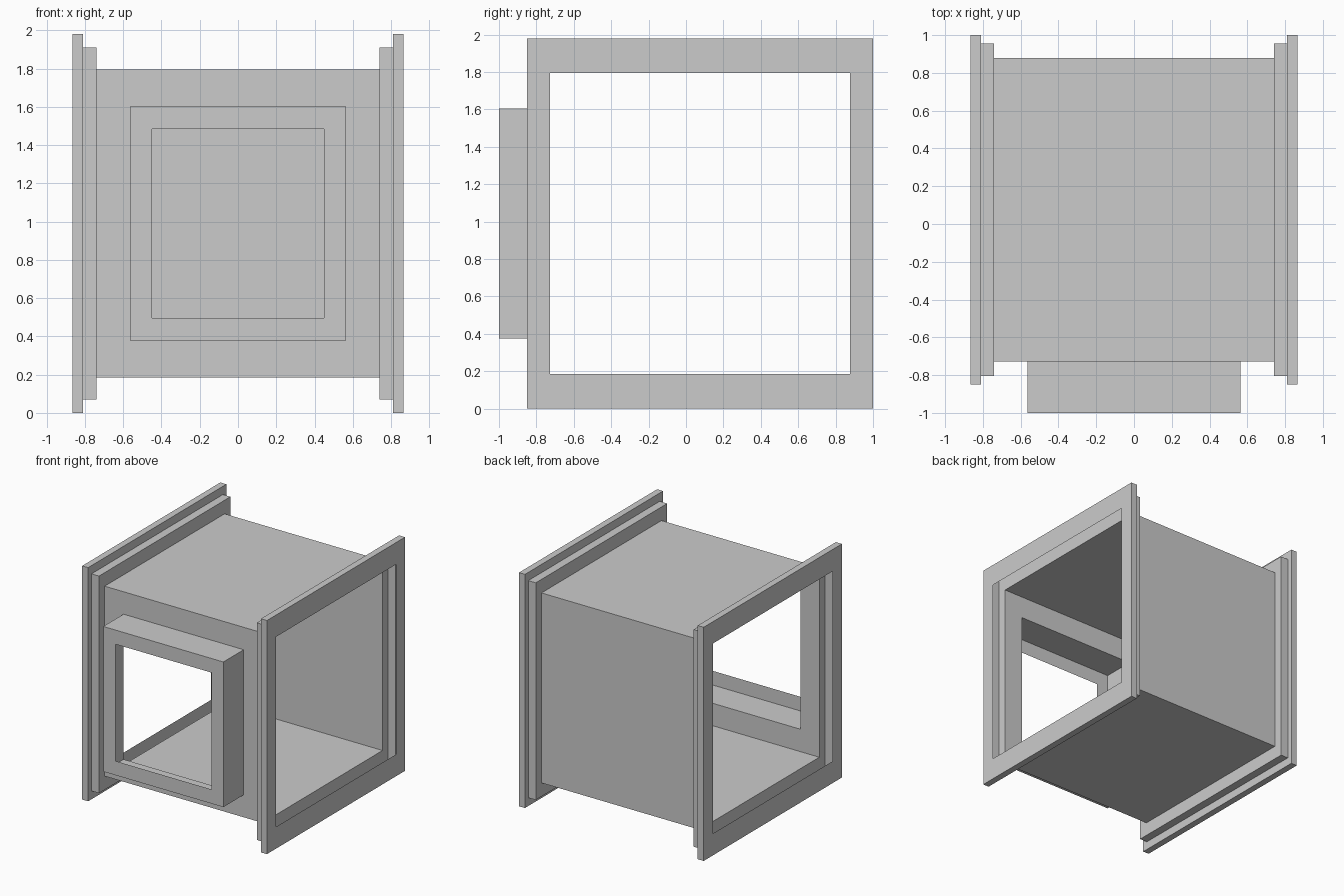
import bpy, bmesh

if "Cube" in bpy.data.objects:
    bpy.data.objects.remove(bpy.data.objects["Cube"])

CY, CZ = 0.075, 0.99          # centre of the duct section
BY, BZ = 0.803, 0.805         # half size of the duct section
BX = 0.74                     # half length of the duct


def rect_x(x, hy, hz):
    """Rectangle facing +x."""
    return [(x, CY + sy * hy, CZ + sz * hz)
            for sy, sz in ((-1, -1), (1, -1), (1, 1), (-1, 1))]


def rect_y(y, hx, hz):
    """Rectangle facing -y."""
    return [(sx * hx, y, CZ + sz * hz)
            for sx, sz in ((-1, -1), (1, -1), (1, 1), (-1, 1))]


def loft(name, loops, skip=()):
    """Thin sheet shell through a series of rectangles."""
    bm = bmesh.new()
    rings = [[bm.verts.new(p) for p in loop] for loop in loops]
    for a, b in zip(rings, rings[1:]):
        for i in range(4):
            if i not in skip:
                j = (i + 1) % 4
                bm.faces.new((a[i], a[j], b[j], b[i]))
    mesh = bpy.data.meshes.new(name)
    bm.to_mesh(mesh)
    bm.free()
    obj = bpy.data.objects.new(name, mesh)
    bpy.context.collection.objects.link(obj)
    return obj


# Floor, back wall and roof of the open duct
loft("duct_body", [rect_x(-BX, BY, BZ), rect_x(BX, BY, BZ)], skip=(3,))

# Front wall with the hollow window sleeve and its face ring
front = CY - BY
loft("front_window", [
    rect_y(front, BX, BZ),
    rect_y(front, 0.563, 0.615),
    rect_y(-1.0, 0.563, 0.615),
    rect_y(-1.0, 0.45, 0.495),
])

# Stepped hollow flanges on both open ends
flange = loft("end_flanges", [
    rect_x(BX, BY, BZ),
    rect_x(BX, 0.88, 0.92),
    rect_x(0.81, 0.88, 0.92),
    rect_x(0.81, 0.925, 0.99),
    rect_x(0.866, 0.925, 0.99),
    rect_x(0.866, BY, BZ),
])
mirror = flange.modifiers.new("both_ends", 'MIRROR')
mirror.use_axis = (True, False, False)
mirror.use_mirror_merge = False
